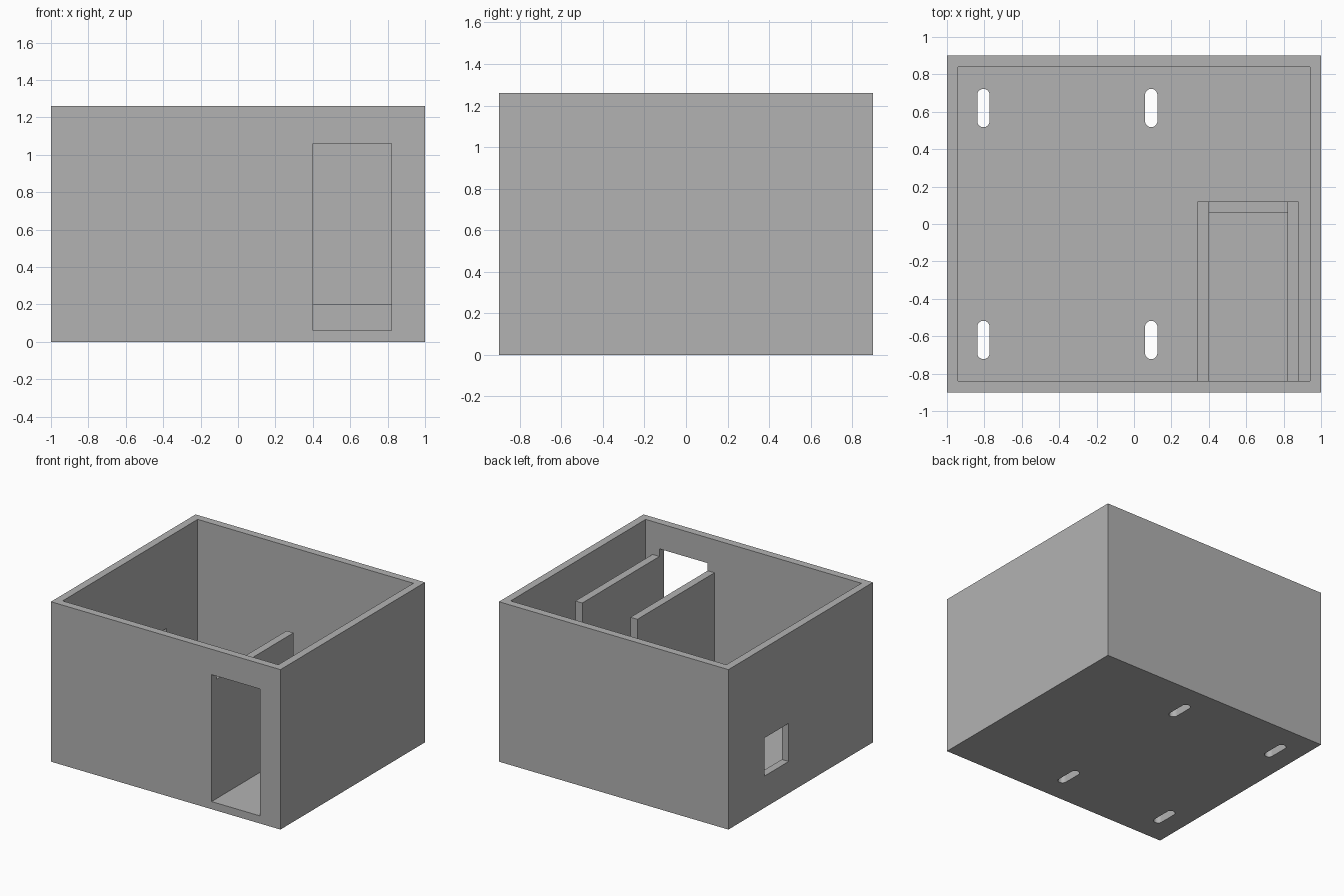
import bpy, bmesh
from mathutils import Matrix, Vector

default_cube = bpy.data.objects.get("Cube")
if default_cube:
    bpy.data.objects.remove(default_cube, do_unlink=True)

# One flat grey for the whole model
GREY = (0.448, 0.448, 0.448, 1)
grey = bpy.data.materials.new("matte_grey")
grey.use_nodes = True
grey.diffuse_color = GREY
grey.node_tree.nodes["Principled BSDF"].inputs["Base Color"].default_value = GREY


def add_object(name, bm):
    bmesh.ops.recalc_face_normals(bm, faces=bm.faces)
    mesh = bpy.data.meshes.new(name)
    bm.to_mesh(mesh)
    bm.free()
    mesh.materials.append(grey)
    obj = bpy.data.objects.new(name, mesh)
    bpy.context.collection.objects.link(obj)
    return obj


def box(name, low, high):
    low, high = Vector(low), Vector(high)
    bm = bmesh.new()
    bmesh.ops.create_cube(bm, size=1, matrix=Matrix.LocRotScale(
        (low + high) / 2, None, high - low))
    return add_object(name, bm)


def slot(name, x, y, radius, length, height):
    """Upright prism with a rounded-end outline, long along y."""
    bm = bmesh.new()
    bmesh.ops.create_cone(bm, cap_ends=True, segments=32, radius1=radius,
                          radius2=radius, depth=height)
    stretch = length / 2 - radius
    # Stretch the cylinder apart into a capsule outline
    for v in bm.verts:
        if abs(v.co.y) > 1e-5:
            v.co.y += stretch if v.co.y > 0 else -stretch
    # Restore the full half circles at the widest points
    for v in bm.verts:
        v.co += Vector((x, y, 0))
    return add_object(name, bm)


def cut(target, cutter):
    mod = target.modifiers.new("cut", "BOOLEAN")
    mod.operation = "DIFFERENCE"
    mod.solver = "EXACT"
    mod.object = cutter
    bpy.context.view_layer.objects.active = target
    bpy.ops.object.modifier_apply(modifier=mod.name)
    bpy.data.objects.remove(cutter, do_unlink=True)


X, Y, TOP, WALL = 1.0, 0.9, 1.26, 0.06
DOOR_LEFT, DOOR_RIGHT = 0.40, 0.82
PANEL_BACK = 0.12

# Open-topped room with floor
room = box("room_shell", (-X, -Y, 0), (X, Y, TOP))
cut(room, box("room_hollow", (WALL - X, WALL - Y, WALL), (X - WALL, Y - WALL, TOP + 1)))

# Doorway in the front wall and small window in the side wall
cut(room, box("doorway", (DOOR_LEFT, -Y - 0.1, WALL), (DOOR_RIGHT, -Y + 0.1, 1.06)))
cut(room, box("side_window", (-X - 0.1, 0.15, 0.25), (-X + 0.1, 0.45, 0.55)))

# Four rounded mounting slots through the floor
for sx in (-0.805, 0.092):
    for sy in (-0.62, 0.62):
        cut(room, slot("floor_slot", sx, sy, 0.033, 0.205, 0.4))

# Corridor partitions behind the doorway, with a low sill across the end
for name, x in (("partition_inner", DOOR_LEFT - WALL), ("partition_outer", DOOR_RIGHT)):
    box(name, (x, WALL - Y, WALL), (x + WALL, PANEL_BACK, 1.0))
box("corridor_sill", (DOOR_LEFT, PANEL_BACK - WALL, WALL), (DOOR_RIGHT, PANEL_BACK, 0.2))
